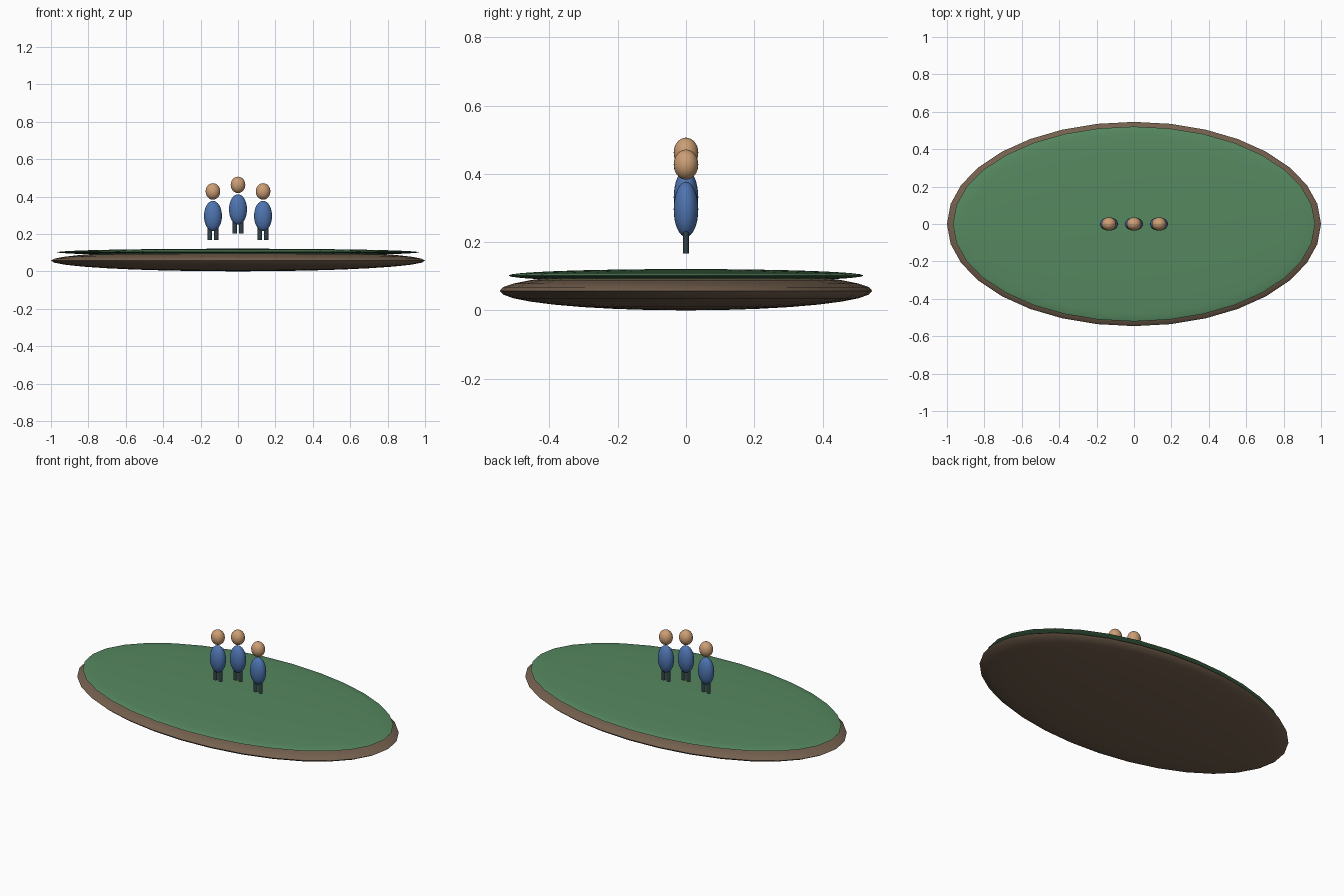
import bpy
import math

if "Cube" in bpy.data.objects:
    bpy.data.objects.remove(bpy.data.objects["Cube"])


def material(name, rgb):
    """Flat material from 0-255 display values."""
    mat = bpy.data.materials.new(name)
    lin = [((c / 255 + 0.055) / 1.055) ** 2.4 for c in rgb]
    mat.diffuse_color = (*lin, 1.0)
    mat.use_nodes = True
    mat.node_tree.nodes["Principled BSDF"].inputs["Base Color"].default_value = mat.diffuse_color
    return mat


GRASS = material("grass green", (86, 136, 96))
EARTH = material("earth brown", (116, 96, 78))
SHIRT = material("shirt blue", (78, 116, 176))
SKIN = material("skin tan", (204, 158, 116))
TROUSERS = material("trouser dark teal", (48, 66, 72))


def finish(name, mat):
    obj = bpy.context.object
    obj.name = name
    obj.data.materials.append(mat)
    bpy.ops.object.transform_apply(location=False, rotation=False, scale=True)
    bpy.ops.object.shade_smooth_by_angle(angle=math.radians(40))
    return obj


def ellipsoid(name, loc, radii, mat, segments, rings):
    bpy.ops.mesh.primitive_uv_sphere_add(segments=segments, ring_count=rings, radius=1, location=loc)
    bpy.context.object.scale = radii
    return finish(name, mat)


def leg(name, loc, radii, height, mat):
    bpy.ops.mesh.primitive_cylinder_add(vertices=12, radius=1, depth=1, location=loc)
    bpy.context.object.scale = (*radii, height)
    return finish(name, mat)


# Oval island: earth base with a thin grass cap
ellipsoid("earth_base", (0, 0, 0.057), (1.0, 0.546, 0.057), EARTH, 32, 16)
ellipsoid("grass_cap", (0, 0, 0.102), (0.968, 0.521, 0.019), GRASS, 32, 16)

# Three standing figures, the middle one raised
for label, x, lift in (("left", -0.134, 0), ("middle", 0, 0.035), ("right", 0.134, 0)):
    ellipsoid(f"{label}_head", (x, 0, 0.427 + lift), (0.039, 0.036, 0.044), SKIN, 24, 16)
    ellipsoid(f"{label}_body", (x, 0, 0.296 + lift), (0.048, 0.036, 0.081), SHIRT, 24, 16)
    for side, dx in (("left", -0.017), ("right", 0.017)):
        leg(f"{label}_figure_{side}_leg", (x + dx, 0, 0.207 + lift), (0.012, 0.009), 0.08, TROUSERS)
